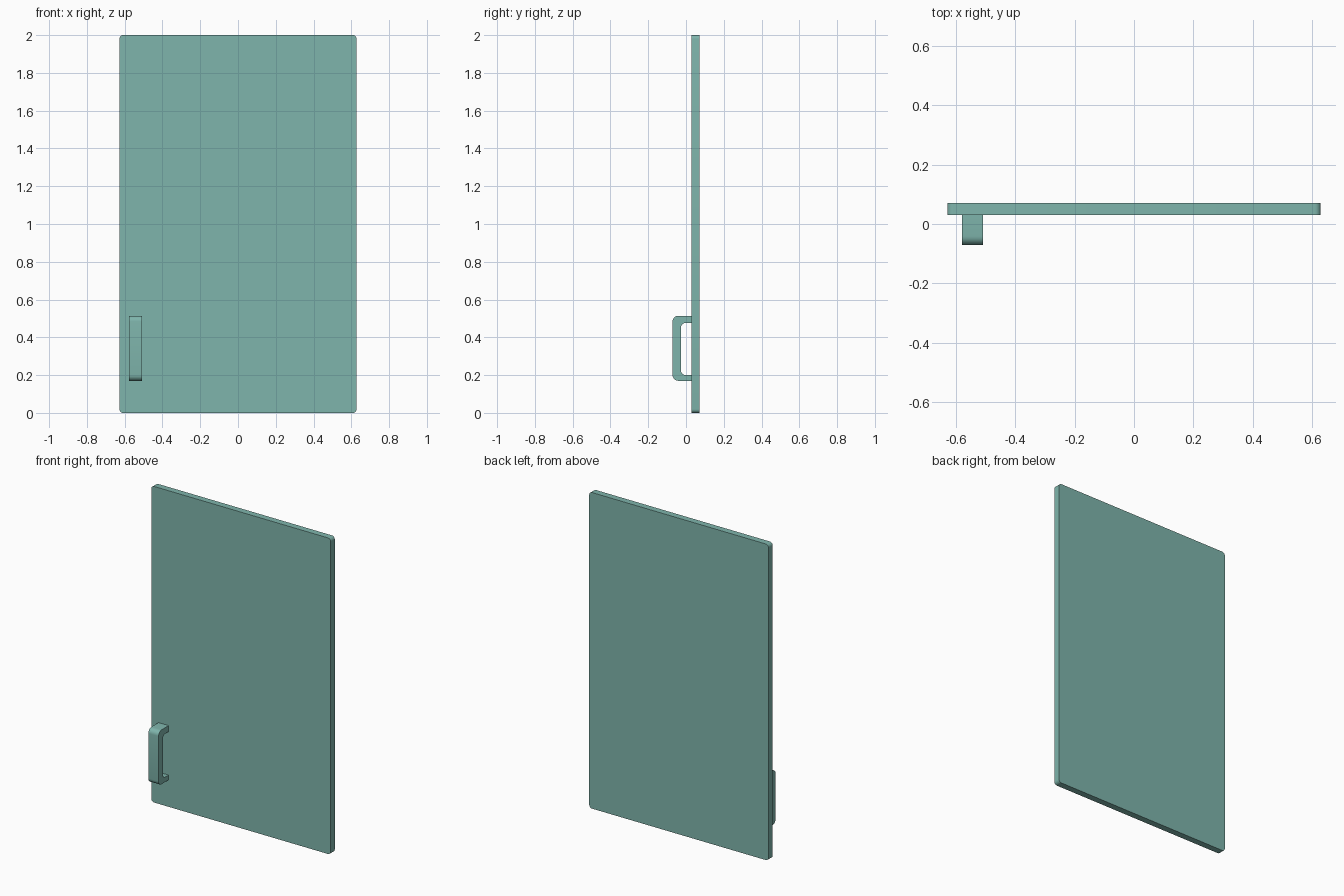
import bpy, bmesh, math

if "Cube" in bpy.data.objects:
    bpy.data.objects.remove(bpy.data.objects["Cube"])

# One flat colour for the whole door
mat = bpy.data.materials.new("soft_teal")
mat.diffuse_color = (0.212, 0.462, 0.413, 1)
mat.use_nodes = True
mat.node_tree.nodes["Principled BSDF"].inputs["Base Color"].default_value = mat.diffuse_color


def rounded(points, segs=6):
    """Replace each (u, v, radius) corner with an arc; radius 0 stays sharp."""
    out = []
    n = len(points)
    for i, (u, v, r) in enumerate(points):
        if r == 0:
            out.append((u, v))
            continue
        pu, pv, _ = points[i - 1]
        nu, nv, _ = points[(i + 1) % n]
        lp, ln = math.hypot(pu - u, pv - v), math.hypot(nu - u, nv - v)
        a = ((pu - u) / lp * r, (pv - v) / lp * r)
        b = ((nu - u) / ln * r, (nv - v) / ln * r)
        # right-angled corner: arc centre is corner + a + b
        for k in range(segs + 1):
            t = math.pi / 2 * k / segs
            s, c = 1 - math.sin(t), 1 - math.cos(t)
            out.append((u + a[0] * s + b[0] * c, v + a[1] * s + b[1] * c))
    return out


def extrude_profile(name, profile, place, depth):
    """Make a solid from a 2D profile placed in 3D and pushed along depth."""
    bm = bmesh.new()
    face = bm.faces.new([bm.verts.new(place(u, v)) for u, v in profile])
    res = bmesh.ops.extrude_face_region(bm, geom=[face], use_keep_orig=True)
    moved = [g for g in res["geom"] if isinstance(g, bmesh.types.BMVert)]
    bmesh.ops.translate(bm, verts=moved, vec=depth)
    bmesh.ops.recalc_face_normals(bm, faces=bm.faces)
    mesh = bpy.data.meshes.new(name)
    bm.to_mesh(mesh)
    bm.free()
    mesh.materials.append(mat)
    obj = bpy.data.objects.new(name, mesh)
    bpy.context.collection.objects.link(obj)
    bpy.ops.object.select_all(action='DESELECT')
    obj.select_set(True)
    bpy.context.view_layer.objects.active = obj
    bpy.ops.object.shade_smooth_by_angle(angle=math.radians(35))
    return obj


# Door panel: thin slab with slightly rounded corners, outline in x-z
W, R = 0.628, 0.02
panel = rounded([(-W, 0, R), (W, 0, R), (W, 2, R), (-W, 2, R)])
extrude_profile("door_panel", panel, lambda u, v: (u, 0.03, v), (0, 0.041, 0))

# Handle: C-shaped pull, outline in y-z, standing off the front face
handle = rounded([
    (0.03, 0.170, 0), (-0.071, 0.170, 0.03), (-0.071, 0.514, 0.03), (0.03, 0.514, 0),
    (0.03, 0.476, 0), (-0.026, 0.476, 0.022), (-0.026, 0.201, 0.022), (0.03, 0.201, 0),
])
extrude_profile("door_handle", handle, lambda u, v: (-0.578, u, v), (0.071, 0, 0))
